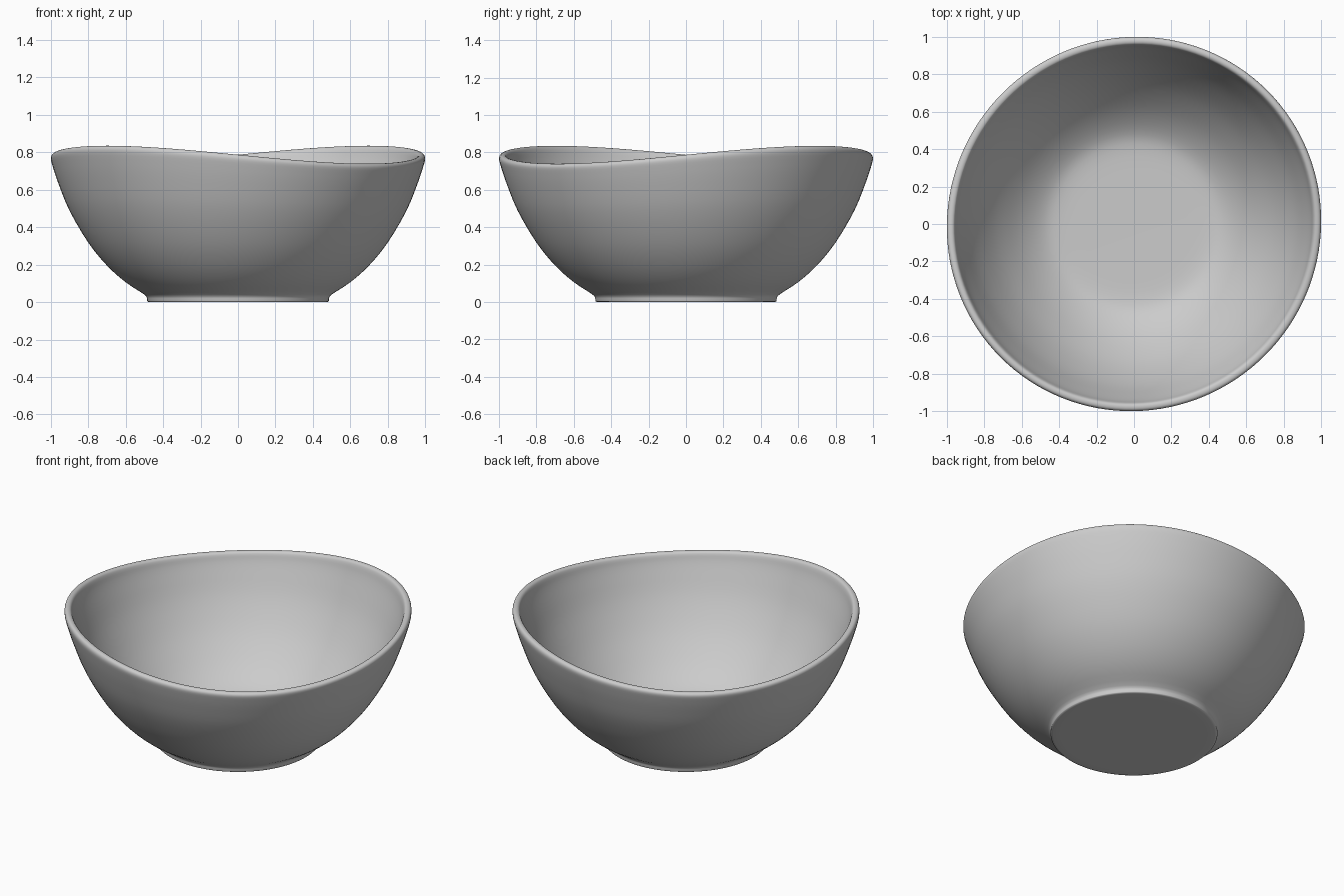
import bpy, bmesh, math
from mathutils import Vector

if "Cube" in bpy.data.objects:
    bpy.data.objects.remove(bpy.data.objects["Cube"])

SEGMENTS = 128
RIM_Z = 0.787      # mean rim height
WAVE_Z = 0.048     # rim rises and dips twice around the bowl
WAVE_R = 0.009     # raised parts also flare out slightly


def smooth_path(points, steps):
    """Catmull-Rom curve through the profile points."""
    pts = [Vector(p) for p in points]
    pts = [2 * pts[0] - pts[1]] + pts + [2 * pts[-1] - pts[-2]]
    out = []
    for a, b, c, d in zip(pts, pts[1:], pts[2:], pts[3:]):
        for i in range(steps):
            t = i / steps
            out.append(0.5 * (2 * b + (c - a) * t + (2 * a - 5 * b + 4 * c - d) * t * t
                              + (3 * b - a - 3 * c + d) * t ** 3))
    return out + [pts[-2]]


# Profile (radius, height): foot and outer wall, rolled rim, inner wall
foot = [Vector(p) for p in [(0.30, 0), (0.42, 0), (0.47, 0), (0.483, 0.002), (0.485, 0.006)]]
wall = smooth_path([
    (0.485, 0.018), (0.50, 0.04), (0.60, 0.106), (0.70, 0.195), (0.80, 0.318),
    (0.90, 0.488), (0.96, 0.635), (0.99, 0.725), (0.9995, 0.764), (0.993, 0.782),
    (0.978, 0.787), (0.963, 0.782), (0.954, 0.765), (0.943, 0.725), (0.915, 0.65),
    (0.855, 0.508), (0.76, 0.348), (0.66, 0.225), (0.57, 0.14),
    (0.48, 0.082), (0.40, 0.062), (0.28, 0.058)], 3)
profile = foot + wall

# Spin the profile, bending the rim into a wave
bm = bmesh.new()
rings = []
for r, z in profile:
    w = (max(z, 0) / RIM_Z) ** 3
    ring = []
    for i in range(SEGMENTS):
        a = 2 * math.pi * i / SEGMENTS
        s = math.sin(2 * a) * w
        rr = r + WAVE_R * s
        ring.append(bm.verts.new((rr * math.cos(a), rr * math.sin(a), z + WAVE_Z * s)))
    rings.append(ring)
for lo, hi in zip(rings, rings[1:]):
    for i in range(SEGMENTS):
        j = (i + 1) % SEGMENTS
        bm.faces.new((lo[i], lo[j], hi[j], hi[i]))
# Close the underside and the inner floor
bm.faces.new(rings[0][::-1])
bm.faces.new(rings[-1])
bmesh.ops.recalc_face_normals(bm, faces=bm.faces)
for f in bm.faces:
    f.smooth = True

mesh = bpy.data.meshes.new("bowl")
bm.to_mesh(mesh)
bm.free()
bowl = bpy.data.objects.new("bowl", mesh)
bpy.context.collection.objects.link(bowl)
